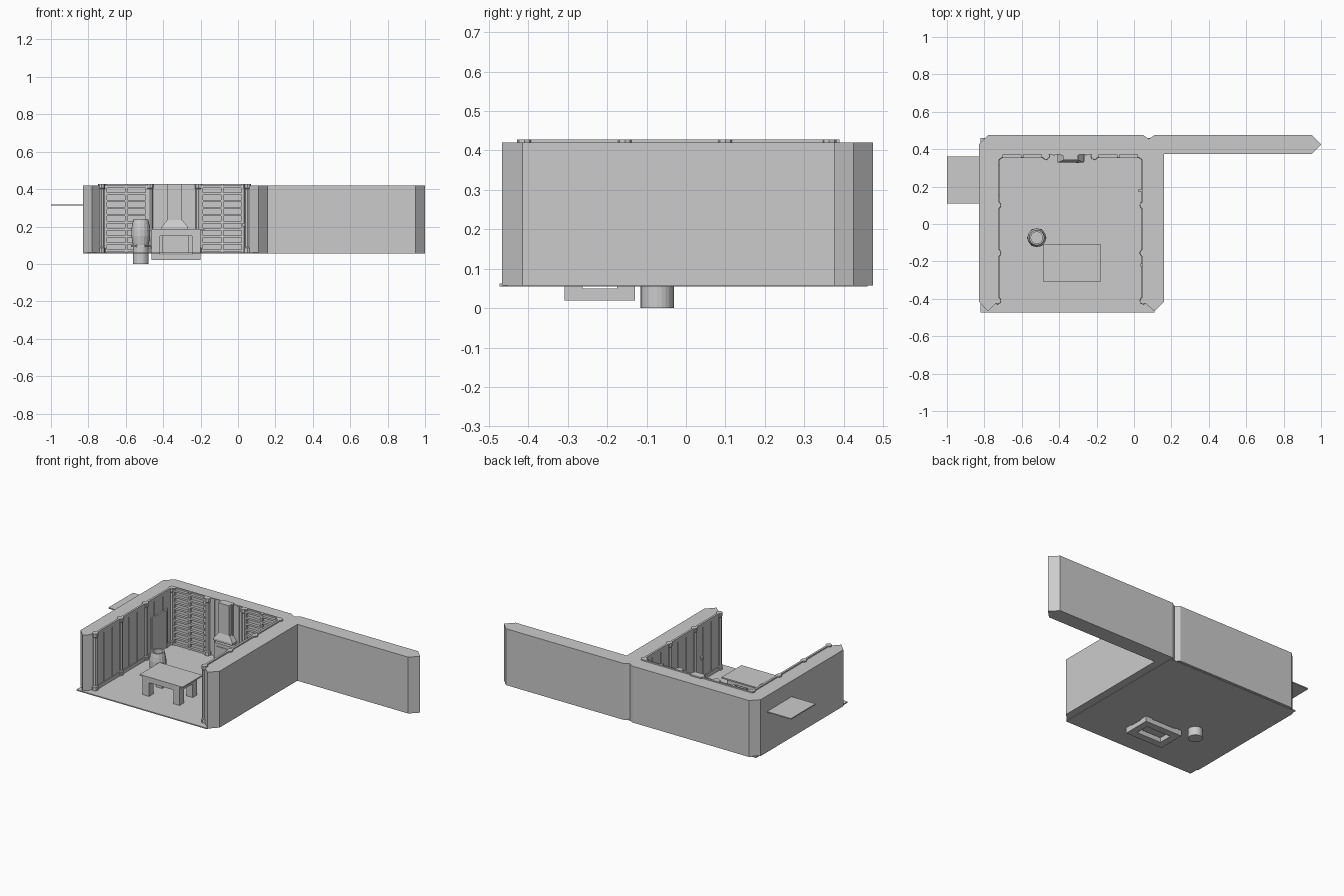
import bpy, bmesh
from math import cos, sin, pi

cube = bpy.data.objects.get("Cube")
if cube:
    bpy.data.objects.remove(cube, do_unlink=True)

GREY = bpy.data.materials.new("plain grey")
GREY.use_nodes = True
GREY.diffuse_color = (0.6, 0.6, 0.6, 1)
GREY.node_tree.nodes["Principled BSDF"].inputs["Base Color"].default_value = (0.6, 0.6, 0.6, 1)

BASE, TOP = 0.057, 0.42
TRIM = 0.428


def finish(name, bm):
    bmesh.ops.recalc_face_normals(bm, faces=bm.faces)
    mesh = bpy.data.meshes.new(name)
    bm.to_mesh(mesh)
    bm.free()
    mesh.materials.append(GREY)
    obj = bpy.data.objects.new(name, mesh)
    bpy.context.collection.objects.link(obj)
    return obj


def prism(name, outline, z0, z1):
    bm = bmesh.new()
    face = bm.faces.new([bm.verts.new((x, y, z0)) for x, y in outline])
    new = bmesh.ops.extrude_face_region(bm, geom=[face])["geom"]
    for v in new:
        if isinstance(v, bmesh.types.BMVert):
            v.co.z = z1
    return finish(name, bm)


def box(name, x0, x1, y0, y1, z0, z1):
    return prism(name, [(x0, y0), (x1, y0), (x1, y1), (x0, y1)], z0, z1)


def lathe(name, profile, x, y, sides):
    bm = bmesh.new()
    rings = [[bm.verts.new((x + r * cos(2 * pi * i / sides),
                            y + r * sin(2 * pi * i / sides), z))
              for i in range(sides)] for r, z in profile]
    for a, b in zip(rings, rings[1:]):
        for i in range(sides):
            j = (i + 1) % sides
            bm.faces.new((a[i], a[j], b[j], b[i]))
    bm.faces.new(rings[0])
    bm.faces.new(rings[-1])
    return finish(name, bm)


# Boxes placed along a wall: s runs along it, d is the depth into the room
def wall_box(wall, name, s0, s1, d0, d1, z0, z1):
    if wall == "back":
        box(name, s0, s1, 0.375 - d1, 0.375 - d0, z0, z1)
    elif wall == "left":
        box(name, 0.05 - d1, 0.05 - d0, s0, s1, z0, z1)
    else:
        box(name, -0.73 + d0, -0.73 + d1, s0, s1, z0, z1)


# Thick wall with pointed ends and a long wing
prism("thick_wall", [
    (-0.83, -0.415), (-0.78, -0.467), (-0.73, -0.415), (-0.73, 0.375),
    (0.05, 0.375), (0.05, -0.415), (0.11, -0.467), (0.16, -0.415),
    (0.16, 0.375), (0.95, 0.375), (1.0, 0.425), (0.95, 0.475),
    (0.11, 0.475), (0.08, 0.455), (0.05, 0.475), (-0.78, 0.475),
    (-0.83, 0.425)], BASE, TOP)
box("floor", -0.82, 0.11, -0.473, 0.46, 0.055, 0.062)
box("outer_ledge", -1.0, -0.79, 0.11, 0.36, 0.312, 0.319)

# Octagonal posts
back_stops = [-0.725, -0.47, -0.212, 0.045]
side_stops = [-0.41, -0.155, 0.1, 0.36]
spots = [(x, 0.363) for x in back_stops]
spots += [(x, y) for x in (-0.73, 0.05) for y in side_stops[:-1]]
for x, y in spots:
    lathe("post", [(0.02, BASE), (0.02, 0.085), (0.015, 0.09), (0.015, 0.4),
                   (0.019, 0.405), (0.019, TRIM)], x, y, 8)

# Panelled bays on both side walls
for wall in ("left", "right"):
    for s0, s1 in zip(side_stops, side_stops[1:]):
        wall_box(wall, "wall_panel", s0, s1, -0.005, 0.004, BASE, TRIM)
        wall_box(wall, "skirting", s0, s1, 0, 0.010, BASE, 0.085)
        wall_box(wall, "top_rail", s0, s1, 0, 0.008, 0.405, TRIM)
        width = (s1 - s0) / 3
        for i in range(1, 3):
            s = s0 + i * width
            wall_box(wall, "batten", s - 0.006, s + 0.006, 0, 0.008, BASE, 0.41)

# Door on the right wall and knobs on the left wall
wall_box("right", "door_leaf", 0.16, 0.30, 0, 0.010, BASE, 0.3)
for s in (0.15, 0.30):
    wall_box("right", "door_jamb", s, s + 0.012, 0, 0.014, BASE, 0.31)
wall_box("right", "door_lintel", 0.15, 0.312, 0, 0.014, 0.3, 0.312)
for s, d in ((0.18, 0.025), (-0.22, 0.015)):
    wall_box("left", "wall_knob", s - 0.008, s + 0.008, 0, d, 0.2, 0.22)

# Shelved bays either side of the stove
for s0, s1 in (back_stops[:2], back_stops[2:]):
    mid = (s0 + s1) / 2
    wall_box("back", "shelf_back", s0, s1, -0.005, 0.004, BASE, TRIM)
    for s in (s0 + 0.018, mid, s1 - 0.018):
        wall_box("back", "shelf_upright", s - 0.007, s + 0.007, 0, 0.02, BASE, TRIM)
    for i in range(10):
        z = 0.065 + i * 0.038
        wall_box("back", "shelf", s0 + 0.015, s1 - 0.015, 0, 0.022, z, z + 0.012)

# Planked bay behind the stove
s0, s1 = back_stops[1:3]
wall_box("back", "plank_back", s0, s1, -0.005, 0.004, BASE, TRIM)
for i in range(1, 6):
    s = s0 + i * (s1 - s0) / 6
    wall_box("back", "plank_batten", s - 0.005, s + 0.005, 0, 0.01, BASE, TRIM)

# Stove with flared hood and chimney
box("stove_body", -0.405, -0.265, 0.335, 0.375, BASE, 0.17)
box("stove_door", -0.385, -0.285, 0.331, 0.335, 0.085, 0.15)
box("stove_handle", -0.31, -0.295, 0.326, 0.331, 0.122, 0.13)
box("chimney", -0.38, -0.302, 0.342, 0.39, 0.2, TRIM)
bm = bmesh.new()
levels = [(0.07, 0.328, 0.185), (0.07, 0.328, 0.198), (0.04, 0.342, 0.235)]
rings = [[bm.verts.new((-0.338 + sx * w, y, z)) for sx, y in
          ((-1, front), (1, front), (1, 0.38), (-1, 0.38))]
         for w, front, z in levels]
for a, b in zip(rings, rings[1:]):
    for i in range(4):
        j = (i + 1) % 4
        bm.faces.new((a[i], a[j], b[j], b[i]))
bm.faces.new(rings[0])
bm.faces.new(rings[-1])
finish("stove_hood", bm)

# Table with a footing ring that reaches below the floor
X0, X1, Y0, Y1, LEG = -0.463, -0.2, -0.308, -0.13, 0.045
box("table_top", -0.484, -0.178, -0.31, -0.107, 0.179, 0.187)
for y in (Y0, Y1 - LEG):
    for x in (X0, X1 - LEG):
        box("table_leg", x, x + LEG, y, y + LEG, 0.05, 0.18)
    for z0, z1 in ((0.02, 0.05), (0.15, 0.18)):
        box("table_long_rail", X0, X1, y, y + LEG, z0, z1)
for x in (X0, X1 - LEG):
    for z0, z1 in ((0.02, 0.05), (0.15, 0.18)):
        box("table_short_rail", x, x + LEG, Y0 + LEG, Y1 - LEG, z0, z1)

# Open barrel on a round stand
lathe("barrel_stand", [(0.042, 0), (0.042, 0.1)], -0.52, -0.073, 24)
barrel = lathe("barrel", [
    (0.038, 0.085), (0.044, 0.11), (0.05, 0.15), (0.05, 0.185), (0.045, 0.215),
    (0.04, 0.237), (0.031, 0.237), (0.031, 0.2)], -0.52, -0.073, 16)
lathe("barrel_hoop", [(0.053, 0.09), (0.053, 0.1)], -0.52, -0.073, 6)
